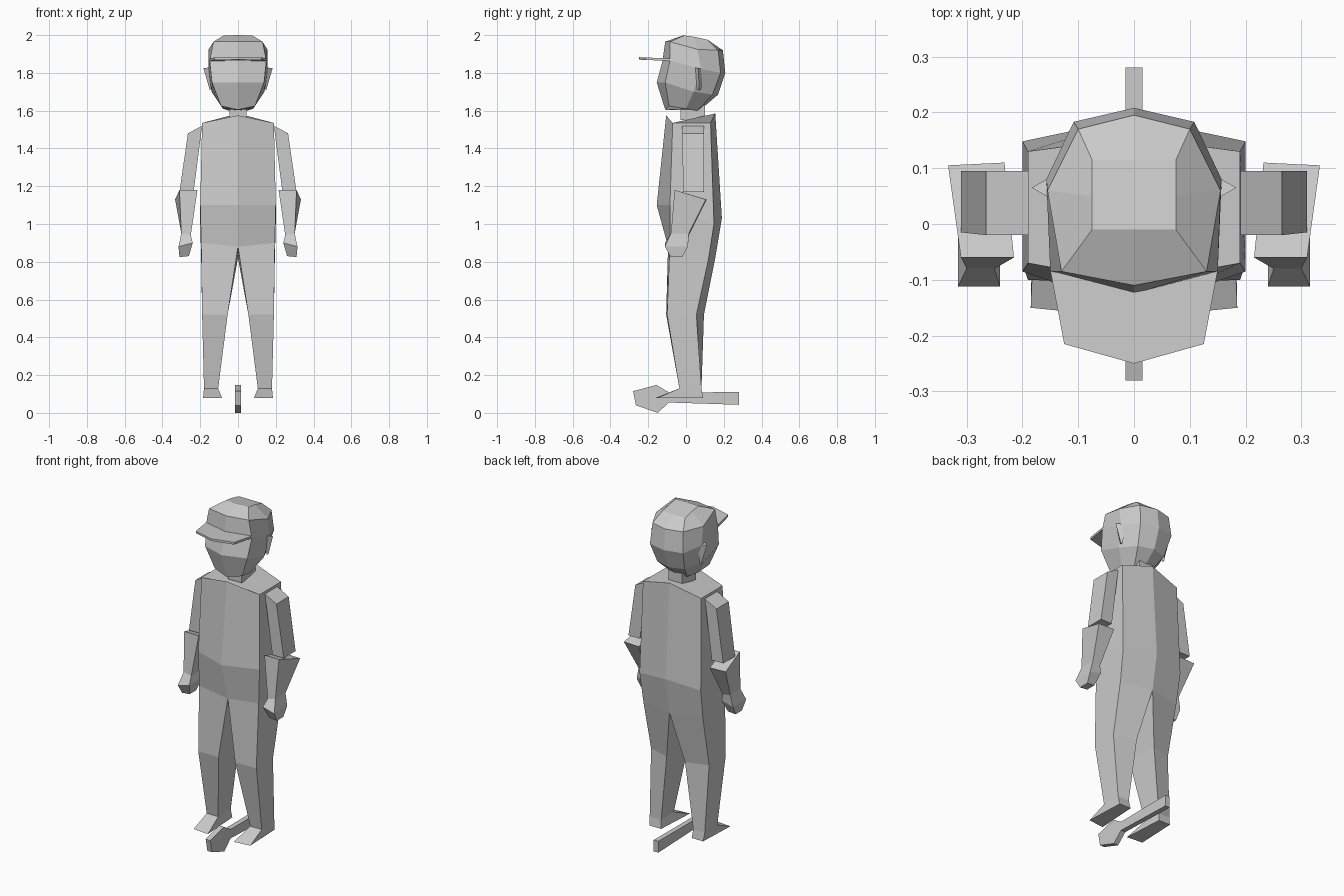
import bpy
import bmesh

default_cube = bpy.data.objects.get("Cube")
if default_cube:
    bpy.data.objects.remove(default_cube, do_unlink=True)

grey = bpy.data.materials.new("plain_grey")
grey.use_nodes = True
colour = (0.6, 0.6, 0.6, 1)
grey.diffuse_color = colour
grey.node_tree.nodes["Principled BSDF"].inputs["Base Color"].default_value = colour


def loft(name, rings, mirrored=False):
    """Join matching rings of points into a closed, flat-faced solid."""
    bm = bmesh.new()
    loops = [[bm.verts.new(point) for point in ring] for ring in rings]
    for lower, upper in zip(loops, loops[1:]):
        count = len(lower)
        for i in range(count):
            j = (i + 1) % count
            bm.faces.new((lower[i], lower[j], upper[j], upper[i]))
    bm.faces.new(list(reversed(loops[0])))
    bm.faces.new(loops[-1])
    bmesh.ops.recalc_face_normals(bm, faces=bm.faces[:])
    mesh = bpy.data.meshes.new(name)
    bm.to_mesh(mesh)
    bm.free()
    mesh.materials.append(grey)
    part = bpy.data.objects.new(name, mesh)
    bpy.context.collection.objects.link(part)
    if mirrored:
        mirror = part.modifiers.new("other_side", "MIRROR")
        mirror.use_mirror_merge = False
    return part


def whole(half):
    """Complete a half ring that runs from front centre to back centre."""
    return half + [(-x, y, z) for x, y, z in reversed(half[1:-1])]


def rectangle(x_in, x_out, y_front, y_back, z_in, z_out):
    """Four-sided ring, with its own height on the inner and outer side."""
    return [(x_in, y_front, z_in), (x_out, y_front, z_out),
            (x_out, y_back, z_out), (x_in, y_back, z_in)]


# Torso: creased down the front and the back
hip = [(0, -.095, .88), (.195, -.085, .9), (.195, .12, .82), (0, .155, .82)]
waist = [(0, -.155, 1.1), (.2, -.085, 1.1), (.2, .148, 1.0), (0, .19, 1.03)]
shoulders = [(0, -.105, 1.575), (.19, -.07, 1.535),
             (.19, .13, 1.535), (0, .155, 1.585)]
loft("torso", [whole(ring) for ring in (hip, waist, shoulders)])

# Trouser legs, meeting the torso at the hip
knee = [(.055, -.105, .52), (.19, -.1, .52), (.19, .055, .52), (.06, .095, .52)]
ankle = rectangle(.105, .18, -.035, .082, .13, .13)
loft("leg", [hip, knee, ankle], mirrored=True)

# Wedge feet
sole = [(.085, -.16, .08), (.185, -.15, .08), (.175, .09, .08), (.1, .09, .08)]
loft("foot", [sole, ankle], mirrored=True)

# Sleeves, flared cuffs and mitten hands
loft("upper_arm", [rectangle(.235, .31, -.015, .095, 1.17, 1.17),
                   rectangle(.19, .265, -.02, .095, 1.52, 1.48)], mirrored=True)
cuff_rim = [(.215, -.06, 1.18), (.31, -.06, 1.18),
            (.333, .105, 1.13), (.232, .11, 1.13)]
wrist = rectangle(.25, .3, -.08, .015, .94, .95)
loft("cuff", [wrist, cuff_rim], mirrored=True)
loft("hand", [rectangle(.26, .31, -.08, -.02, .83, .825),
              rectangle(.24, .315, -.112, .01, .9, .88), wrist], mirrored=True)

# Neck
loft("neck", [rectangle(-.045, .045, -.03, .1, z, z) for z in (1.55, 1.63)])

# Head with cap crown: faceted rings from jaw to top
head = [
    [(0, -.11, 1.605), (.09, -.09, 1.625), (.08, 0, 1.61),
     (.05, .06, 1.6), (0, .07, 1.6)],
    [(0, -.155, 1.75), (.138, -.11, 1.75), (.14, .04, 1.7),
     (.09, .14, 1.685), (0, .17, 1.685)],
    [(0, -.125, 1.86), (.15, -.085, 1.865), (.157, .08, 1.82),
     (.108, .183, 1.8), (0, .208, 1.8)],
    [(0, -.11, 1.965), (.13, -.085, 1.965), (.155, .06, 1.925),
     (.1, .17, 1.92), (0, .195, 1.92)],
    [(0, -.01, 2), (.075, -.01, 1.998), (.075, .05, 1.99),
     (.075, .115, 1.975), (0, .115, 1.975)],
]
loft("head", [whole(ring) for ring in head])

# Cap brim
brim = [(0, -.25), (.125, -.215), (.15, -.083), (0, -.1)]
loft("cap_brim", [whole([(x, y, z - y * .04) for x, y in brim])
                  for z in (1.86, 1.873)])

# Pointed ears
lobe = [(.145, .06, 1.71), (.15, .07, 1.71), (.145, .08, 1.71)]
ear_top = [(.14, .04, 1.83), (.183, .065, 1.825), (.14, .09, 1.82)]
loft("ear", [lobe, ear_top], mirrored=True)

# Flat bat-shaped plank between the feet
plank = [(-.28, .115), (-.155, .148), (-.09, .108), (.28, .11),
         (.28, .043), (-.09, .055), (-.15, 0), (-.265, .04)]
loft("plank", [[(x, y, z) for y, z in plank] for x in (-.015, .015)])
